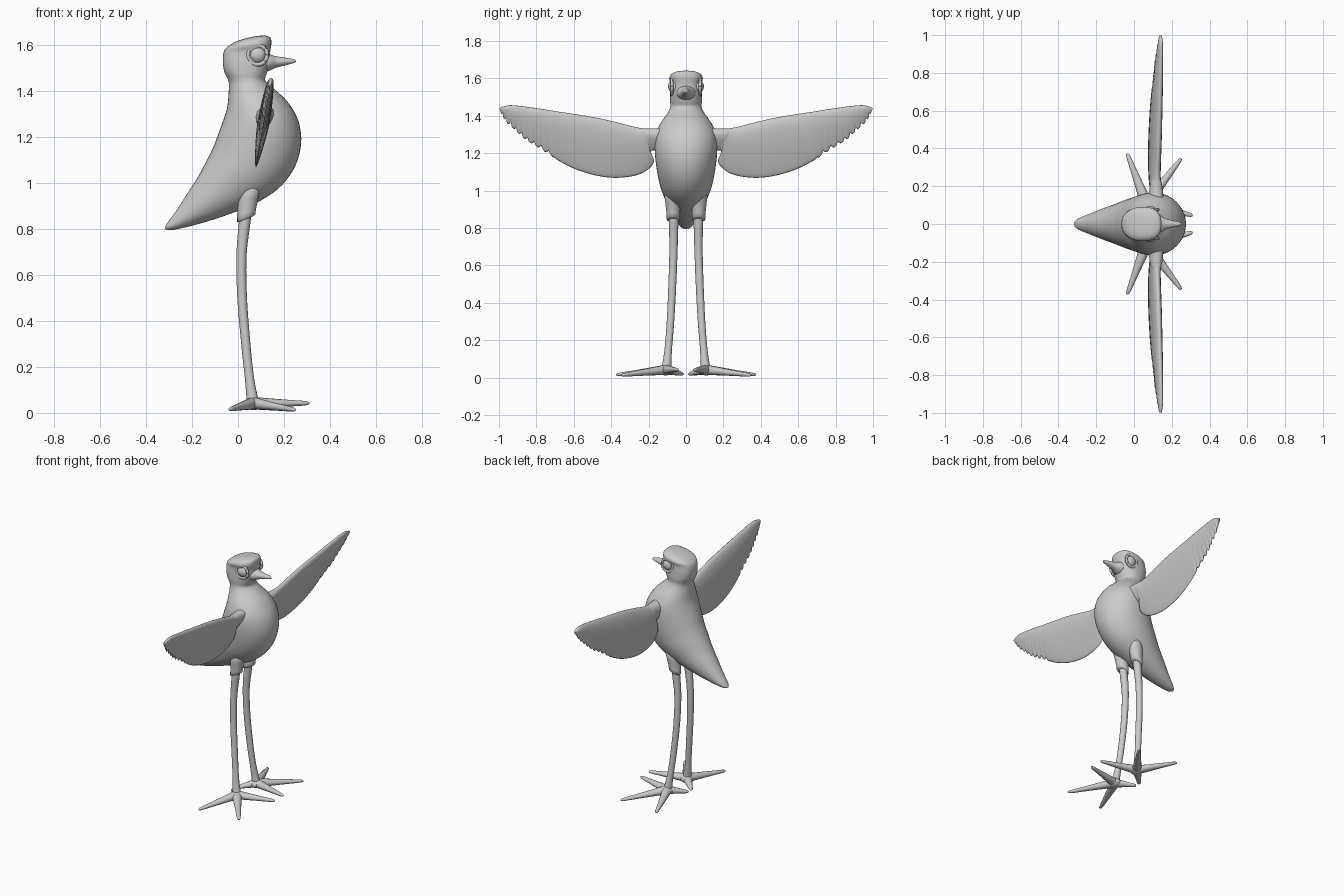
import bpy, bmesh
from math import sin, cos, pi, copysign
from mathutils import Vector

if "Cube" in bpy.data.objects:
    bpy.data.objects.remove(bpy.data.objects["Cube"])

V = Vector


def smooth_rows(rows, sub):
    """Catmull-Rom interpolation of rows of numbers; yields (parameter, row)."""
    out = []
    last = len(rows) - 1
    for i in range(last):
        p0, p1, p2, p3 = (rows[max(0, min(last, i + k))] for k in (-1, 0, 1, 2))
        for s in range(sub):
            t = s / sub
            out.append((i + t, [0.5 * (2 * b + (c - a) * t + (2 * a - 5 * b + 4 * c - d) * t * t
                                       + (3 * b - a - 3 * c + d) * t ** 3)
                                for a, b, c, d in zip(p0, p1, p2, p3)]))
    out.append((last, list(rows[-1])))
    return out


def loft(name, rings):
    bm = bmesh.new()
    vs = [[bm.verts.new(p) for p in r] for r in rings]
    n = len(rings[0])
    for a, b in zip(vs, vs[1:]):
        for i in range(n):
            j = (i + 1) % n
            bm.faces.new((a[i], a[j], b[j], b[i]))
    bm.faces.new(vs[0])
    bm.faces.new(vs[-1])
    return finish(name, bm)


def finish(name, bm):
    bmesh.ops.recalc_face_normals(bm, faces=bm.faces)
    for f in bm.faces:
        f.smooth = True
    me = bpy.data.meshes.new(name)
    bm.to_mesh(me)
    bm.free()
    ob = bpy.data.objects.new(name, me)
    bpy.context.collection.objects.link(ob)
    return ob


def oval(c, u, v, n=32, p=1.0):
    f = lambda q: copysign(abs(q) ** p, q)
    return [c + u * f(cos(2 * pi * i / n)) + v * f(sin(2 * pi * i / n)) for i in range(n)]


def tube(name, pts, side, sub=6, n=16, flat=1.0):
    """pts: x, y, z, radius; the y coordinate is multiplied by side."""
    rows = [r for _, r in smooth_rows(pts, sub)]
    cs = [V((r[0], r[1] * side, r[2])) for r in rows]
    rings = []
    for i, c in enumerate(cs):
        d = (cs[min(i + 1, len(cs) - 1)] - cs[max(i - 1, 0)]).normalized()
        u = d.cross(V((0, 0, 1)) if abs(d.z) < 0.8 else V((0, 1, 0))).normalized()
        v = d.cross(u)
        r = max(rows[i][3], 0.002)
        rings.append(oval(c, u * r, v * r * flat, n))
    return loft(name, rings)


def ball(name, loc, scale):
    bm = bmesh.new()
    bmesh.ops.create_uvsphere(bm, u_segments=24, v_segments=16, radius=1)
    for v in bm.verts:
        v.co = V(a * b for a, b in zip(v.co, scale)) + V(loc)
    return finish(name, bm)


# Body, neck and head: back x, back z, front x, front z, half width, squareness
body = [(-.319, .803, -.313, .797, .008, 1), (-.308, .825, -.275, .797, .03, 1),
        (-.265, .885, -.17, .822, .058, 1), (-.22, .955, -.05, .86, .088, 1),
        (-.175, 1.025, .07, .908, .115, 1), (-.14, 1.09, .175, .975, .14, 1),
        (-.11, 1.15, .242, 1.06, .155, 1), (-.085, 1.215, .272, 1.15, .165, 1),
        (-.065, 1.27, .272, 1.23, .167, 1), (-.05, 1.315, .25, 1.3, .16, 1),
        (-.043, 1.36, .205, 1.365, .135, 1), (-.04, 1.41, .15, 1.415, .1, 1),
        (-.042, 1.445, .118, 1.447, .084, .95), (-.06, 1.485, .125, 1.475, .085, .88),
        (-.066, 1.53, .138, 1.52, .084, .8), (-.062, 1.57, .14, 1.57, .082, .78),
        (-.045, 1.593, .145, 1.605, .09, .78), (-.008, 1.615, .142, 1.63, .078, .8),
        (.04, 1.631, .125, 1.64, .05, .85), (.075, 1.638, .1, 1.641, .012, 1)]
rings = []
for _, (bx, bz, fx, fz, w, p) in smooth_rows(body, 4):
    b, f = V((bx, 0, bz)), V((fx, 0, fz))
    rings.append(oval((b + f) / 2, (f - b) / 2, V((0, max(w, .004), 0)), 40, p))
loft("body_and_head", rings)

# Beak: x, z, half width, half height
beak = [(.09, 1.522, .06, .048), (.135, 1.524, .048, .036), (.165, 1.526, .03, .025),
        (.2, 1.528, .02, .018), (.24, 1.53, .011, .009), (.252, 1.529, .004, .003)]
loft("beak", [oval(V((x, 0, z)), V((0, w, 0)), V((0, 0, h)), 24)
              for _, (x, z, w, h) in smooth_rows(beak, 4)])

# Wing: leading edge y, z, trailing edge y, z, half thickness
wing = [(.08, 1.34, .08, 1.19, .065), (.16, 1.333, .16, 1.213, .05),
        (.22, 1.332, .19, 1.205, .042), (.245, 1.335, .172, 1.15, .037),
        (.285, 1.343, .235, 1.093, .036), (.37, 1.365, .34, 1.07, .036),
        (.48, 1.39, .45, 1.075, .036), (.6, 1.41, .58, 1.11, .034),
        (.7, 1.425, .69, 1.165, .032), (.76, 1.435, .775, 1.22, .029),
        (.83, 1.445, .85, 1.265, .026), (.89, 1.453, .91, 1.318, .022),
        (.95, 1.456, .965, 1.37, .018), (.998, 1.442, .99, 1.415, .01)]


def wing_x(z):
    return .08 + .17 * (z - 1.08)


for side, tag in ((1, "left"), (-1, "right")):
    rings = []
    for t, (ay, az, by, bz, th) in smooth_rows(wing, 8):
        a, b = V((wing_x(az), ay * side, az)), V((wing_x(bz), by * side, bz))
        if 8 < t < 13:  # scalloped feather tips
            b += (a - b).normalized() * .02 * (abs(2 * ((t * 2) % 1) - 1) ** 2)
        ring = []
        for i in range(24):
            ang = 2 * pi * i / 24
            s = (1 - cos(ang)) / 2
            ring.append(a.lerp(b, s) + V((th * sin(ang) * (1 - .65 * s), 0, 0)))
        rings.append(ring)
    loft("wing_" + tag, rings)

    # Eye and eyelid ring
    ball("eye_" + tag, (.085, .062 * side, 1.557), (.038, .034, .038))
    tube("eyelid_" + tag, [(.085 + .042 * cos(k * pi / 8), .076, 1.557 + .042 * sin(k * pi / 8), .009)
                           for k in range(17)], side, 2, 8)

    # Leg and feathered cuff
    tube("leg_" + tag, [(.04, .066, .92, .026), (.028, .066, .82, .025), (.015, .067, .68, .022),
                        (.018, .073, .5, .021), (.034, .083, .3, .02), (.05, .095, .15, .02),
                        (.064, .104, .05, .026)], side)
    cuff = []
    for x, y, z, rx, ry, tilt in ((.06, .07, 1.02, .06, .05, .01), (.045, .07, .93, .045, .04, .012),
                                  (.037, .068, .87, .041, .035, .014), (.035, .068, .847, .04, .035, .016),
                                  (.035, .068, .843, .03, .028, .012)):
        cuff.append(oval(V((x, y * side, z)), V((rx, 0, tilt)), V((0, ry, 0)), 24))
    loft("leg_cuff_" + tag, cuff)

    # Foot: hub and four toes
    ball("foot_" + tag, (.068, .108 * side, .04), (.04, .045, .028))
    hub = (.066, .106)
    for name, (x, y, z) in (("front_inner", (.31, .045, .042)), ("front_outer", (.25, .347, .013)),
                            ("back_outer", (-.036, .373, .015)), ("back_inner", (-.03, .015, .018))):
        m = [(hub[0] + (x - hub[0]) * k, hub[1] + (y - hub[1]) * k, .042 + (z - .042) * k) for k in (0, .25, .6, .93, 1)]
        tube("toe_%s_%s" % (name, tag),
             [q + (r,) for q, r in zip(m, (.032, .026, .018, .011, .004))], side, 4, 12, .85)
